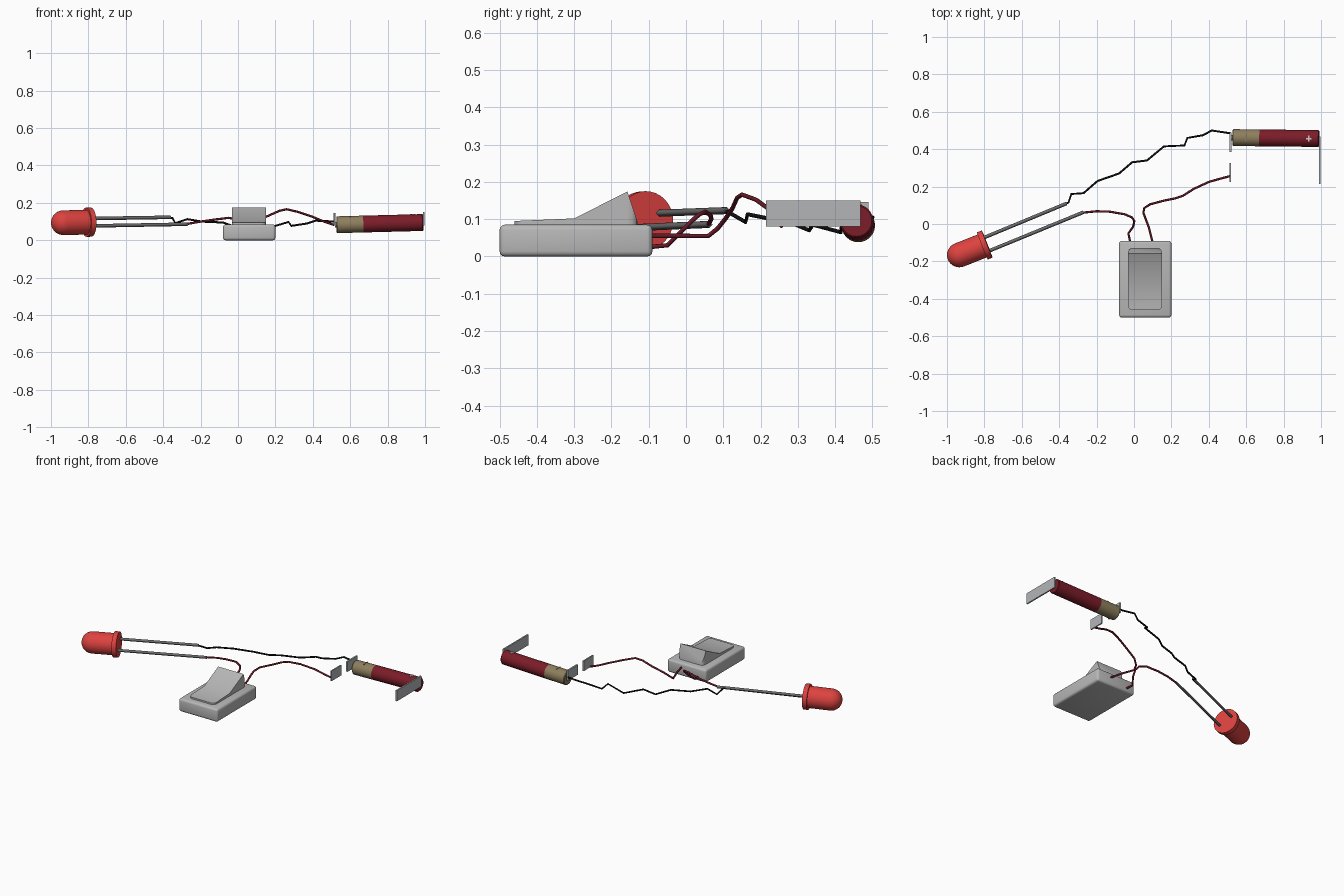
import bpy, bmesh, math
from mathutils import Vector

cube = bpy.data.objects.get("Cube")
if cube:
    bpy.data.objects.remove(cube, do_unlink=True)


def material(name, rgb):
    m = bpy.data.materials.new(name)
    m.use_nodes = True
    m.diffuse_color = (*rgb, 1)
    m.node_tree.nodes["Principled BSDF"].inputs["Base Color"].default_value = (*rgb, 1)
    return m


GREY = material("switch grey", (0.48, 0.48, 0.48))
METAL = material("clip metal", (0.45, 0.46, 0.47))
LEAD = material("lead grey", (0.15, 0.15, 0.15))
BULB = material("bulb red", (0.72, 0.055, 0.05))
CELL = material("battery dark red", (0.2, 0.012, 0.022))
TAN = material("battery tan", (0.27, 0.21, 0.11))
RED_WIRE = material("wire red", (0.14, 0.01, 0.02))
BLACK = material("wire black", (0.005, 0.005, 0.005))
MARK = material("mark pale", (0.65, 0.6, 0.6))


def make(name, bm, mat, smooth=True):
    bmesh.ops.recalc_face_normals(bm, faces=bm.faces)
    mesh = bpy.data.meshes.new(name)
    bm.to_mesh(mesh)
    bm.free()
    ob = bpy.data.objects.new(name, mesh)
    bpy.context.collection.objects.link(ob)
    mesh.materials.append(mat)
    if smooth:
        bpy.ops.object.select_all(action="DESELECT")
        ob.select_set(True)
        bpy.context.view_layer.objects.active = ob
        bpy.ops.object.shade_smooth_by_angle(angle=math.radians(35))
    return ob


def box_mesh(lo, hi):
    bm = bmesh.new()
    bmesh.ops.create_cube(bm, size=1)
    lo, hi = Vector(lo), Vector(hi)
    for v in bm.verts:
        v.co = (lo + hi) / 2 + v.co * (hi - lo)
    return bm


def box(name, lo, hi, mat):
    return make(name, box_mesh(lo, hi), mat, False)


def vertical(e):
    return abs(e.verts[0].co.z - e.verts[1].co.z) > 0.02


def lathe(name, profile, start, direction, mat, sides=24):
    """Spin (distance, radius) points around an axis."""
    rot = Vector(direction).to_track_quat("Z", "Y")
    bm = bmesh.new()
    verts = [bm.verts.new((r, 0, d)) for d, r in profile]
    edges = [bm.edges.new(p) for p in zip(verts, verts[1:])]
    bmesh.ops.spin(bm, geom=verts + edges, cent=(0, 0, 0), axis=(0, 0, 1),
                   angle=2 * math.pi, steps=sides, use_duplicate=False)
    bmesh.ops.remove_doubles(bm, verts=bm.verts, dist=0.00001)
    for v in bm.verts:
        v.co = Vector(start) + rot @ v.co
    return make(name, bm, mat)


def wire(name, points, radius, mat, resolution=2):
    curve = bpy.data.curves.new(name, "CURVE")
    curve.dimensions = "3D"
    curve.bevel_depth = radius
    curve.bevel_resolution = resolution
    curve.use_fill_caps = True
    line = curve.splines.new("POLY")
    line.points.add(len(points) - 1)
    for p, co in zip(line.points, points):
        p.co = (*co, 1)
    curve.materials.append(mat)
    ob = bpy.data.objects.new(name, curve)
    bpy.context.collection.objects.link(ob)


# Switch housing with rounded edges
bm = box_mesh((-0.08, -0.5, 0), (0.2, -0.09, 0.085))
bmesh.ops.bevel(bm, geom=bm.edges[:], offset=0.014, segments=3, profile=0.5, affect="EDGES")
make("switch_base", bm, GREY)

# Rocker: rounded plan, top height follows a side profile
bm = box_mesh((-0.033, -0.46, 0.07), (0.15, -0.13, 0.12))
bmesh.ops.bevel(bm, geom=[e for e in bm.edges if vertical(e)], offset=0.025,
                segments=4, profile=0.5, affect="EDGES")
SIDE = [(-0.46, 0.095), (-0.3, 0.102), (-0.157, 0.174), (-0.13, 0.093)]
for y, _ in SIDE[1:3]:
    bmesh.ops.bisect_plane(bm, geom=bm.verts[:] + bm.edges[:] + bm.faces[:],
                           plane_co=(0, y, 0), plane_no=(0, 1, 0))
for v in bm.verts:
    if v.co.z > 0.1:
        for (y0, z0), (y1, z1) in zip(SIDE, SIDE[1:]):
            if y0 - 0.001 <= v.co.y <= y1 + 0.001:
                v.co.z = z0 + (z1 - z0) * (v.co.y - y0) / (y1 - y0)
                break
make("switch_rocker", bm, GREY)

# Bulb: flange, straight body and dome in one turned shape
back = Vector((-0.785, -0.107, 0.097))
axis = Vector((-0.93, -0.367, -0.02)).normalized()
R, DOME = 0.066, 0.16
profile = [(0, 0), (0, 0.078), (0.028, 0.078), (0.028, R)]
profile += [(DOME + R * math.sin(a), R * math.cos(a))
            for a in [math.pi / 2 * i / 8 for i in range(9)]]
lathe("bulb", profile, back, axis, BULB, 32)

# Square bulb leads
ends = {"upper_lead": ((-0.8, -0.072, 0.116), (-0.36, 0.11, 0.123)),
        "lower_lead": ((-0.77, -0.142, 0.077), (-0.27, 0.063, 0.086))}
for name, (a, b) in ends.items():
    wire(name, [a, b], 0.0095, LEAD, 0)

# Wires
wire("black_wire", [
    (-0.37, 0.106, 0.122), (-0.35, 0.115, 0.118), (-0.335, 0.16, 0.092),
    (-0.27, 0.165, 0.113), (-0.195, 0.23, 0.1), (-0.08, 0.27, 0.095),
    (-0.01, 0.33, 0.07), (0.07, 0.34, 0.085), (0.16, 0.415, 0.065),
    (0.27, 0.42, 0.098), (0.285, 0.46, 0.077), (0.37, 0.475, 0.09),
    (0.415, 0.5, 0.105), (0.515, 0.485, 0.1)], 0.0055, BLACK)
wire("switch_to_bulb_wire", [
    (-0.28, 0.06, 0.086), (-0.2, 0.068, 0.1), (-0.13, 0.066, 0.11),
    (-0.05, 0.052, 0.12), (-0.01, 0.035, 0.112), (0.002, 0.015, 0.095),
    (-0.005, -0.015, 0.065), (-0.03, -0.05, 0.03), (-0.02, -0.1, 0.025)],
    0.006, RED_WIRE)
wire("switch_to_clip_wire", [
    (0.1, -0.1, 0.055), (0.08, -0.02, 0.055), (0.05, 0.06, 0.055),
    (0.055, 0.085, 0.075), (0.085, 0.105, 0.1), (0.16, 0.125, 0.13),
    (0.22, 0.137, 0.157), (0.26, 0.15, 0.166), (0.32, 0.188, 0.152),
    (0.4, 0.225, 0.125), (0.46, 0.242, 0.1), (0.513, 0.256, 0.082)],
    0.006, RED_WIRE)

# Battery, slightly tilted
left, right = Vector((0.527, 0.462, 0.083)), Vector((0.99, 0.457, 0.095))
along = right - left
length = along.length
CUT = length * 0.31
lathe("battery_tan_end", [(0, 0), (0, 0.041), (0.004, 0.045), (CUT, 0.045), (CUT, 0)],
      left, along, TAN)
lathe("battery_body", [(CUT, 0), (CUT, 0.045), (length - 0.004, 0.045),
                       (length, 0.041), (length, 0)], left, along, CELL)
lathe("battery_contact", [(-0.008, 0), (-0.008, 0.015), (0.004, 0.015)], left, along, METAL)

# Polarity plates on the top of the battery
box("plus_bar_long", (0.92, 0.453, 0.134), (0.95, 0.461, 0.1405), MARK)
box("plus_bar_cross", (0.931, 0.442, 0.134), (0.939, 0.472, 0.1402), MARK)
box("minus_bar", (0.597, 0.442, 0.124), (0.603, 0.48, 0.1305), TAN)

# Metal contact clips
box("battery_left_clip", (0.511, 0.385, 0.08), (0.521, 0.49, 0.146), METAL)
box("loose_clip", (0.511, 0.225, 0.08), (0.519, 0.325, 0.146), METAL)
box("battery_right_clip", (0.988, 0.215, 0.08), (0.997, 0.468, 0.15), METAL)
